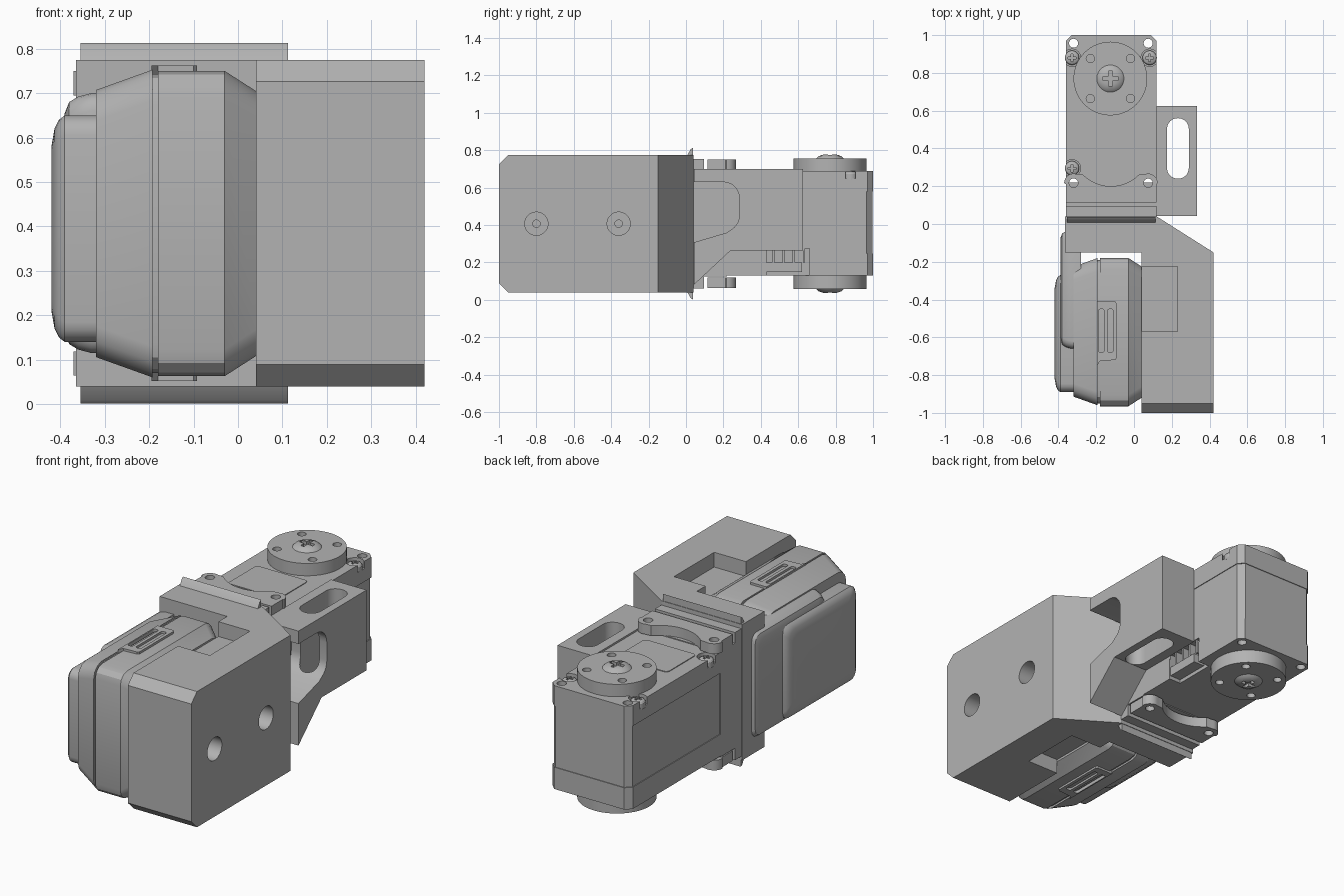
import bpy, bmesh, math
from mathutils import Matrix, Vector

cube = bpy.data.objects.get("Cube")
if cube:
    bpy.data.objects.remove(cube, do_unlink=True)

MID = 0.407  # height of the mirror plane
grey = bpy.data.materials.new("mid grey")
grey.use_nodes = True
grey.diffuse_color = (0.45, 0.45, 0.45, 1)
grey.node_tree.nodes["Principled BSDF"].inputs["Base Color"].default_value = (0.45, 0.45, 0.45, 1)


def finish(name, bm):
    bmesh.ops.recalc_face_normals(bm, faces=bm.faces)
    me = bpy.data.meshes.new(name)
    bm.to_mesh(me)
    bm.free()
    me.materials.append(grey)
    ob = bpy.data.objects.new(name, me)
    bpy.context.collection.objects.link(ob)
    return ob


def loft(name, rings):
    bm = bmesh.new()
    loops = [[bm.verts.new(p) for p in r] for r in rings]
    n = len(loops[0])
    for a, b in zip(loops, loops[1:]):
        for i in range(n):
            bm.faces.new((a[i], a[(i + 1) % n], b[(i + 1) % n], b[i]))
    bm.faces.new(loops[0])
    bm.faces.new(loops[-1])
    return finish(name, bm)


def prism(name, pts, lo, hi, axis="z"):
    place = {"x": lambda p, h: (h, p[0], p[1]), "z": lambda p, h: (p[0], p[1], h)}[axis]
    return loft(name, [[place(p, h) for p in pts] for h in (lo, hi)])


def box(name, x0, x1, y0, y1, z0, z1, bevel=0):
    ob = prism(name, [(x0, y0), (x1, y0), (x1, y1), (x0, y1)], z0, z1)
    if bevel:
        m = ob.modifiers.new("bevel", "BEVEL")
        m.width, m.segments = bevel, 2
    return ob


def arc(cx, cy, r, a0, a1, n=8):
    return [(cx + r * math.cos(math.radians(a0 + (a1 - a0) * i / n)),
             cy + r * math.sin(math.radians(a0 + (a1 - a0) * i / n))) for i in range(n + 1)]


def disc(name, cx, cy, r, lo, hi, axis="z", n=40):
    return prism(name, arc(cx, cy, r, 0, 360, n)[:-1], lo, hi, axis)


def round_rect(x0, x1, y0, y1, r, n=4):
    return (arc(x1 - r, y1 - r, r, 0, 90, n) + arc(x0 + r, y1 - r, r, 90, 180, n)
            + arc(x0 + r, y0 + r, r, 180, 270, n) + arc(x1 - r, y0 + r, r, 270, 360, n))


def shell(name, y0, y1, z0, z1, r, steps, n=4):
    # steps are (x, inset) pairs of a rounded block running along x
    return loft(name, [[(x, y, z) for y, z in
                        round_rect(y0 + d, y1 - d, z0 + d, z1 - d, r, n)] for x, d in steps])


def cut(ob, *cutters):
    for c in cutters:
        m = ob.modifiers.new("cut", "BOOLEAN")
        m.operation, m.solver, m.object = "DIFFERENCE", "EXACT", c
    dg = bpy.context.evaluated_depsgraph_get()
    me = bpy.data.meshes.new_from_object(ob.evaluated_get(dg))
    ob.modifiers.clear()
    ob.data = me
    for c in cutters:
        bpy.data.objects.remove(c, do_unlink=True)
    return ob


def flipped(ob, name):
    # copy mirrored to the underside
    bm = bmesh.new()
    bm.from_mesh(ob.data)
    bmesh.ops.transform(bm, matrix=Matrix.Translation((0, 0, 2 * MID)) @ Matrix.Scale(-1, 4, Vector((0, 0, 1))),
                        verts=bm.verts)
    return finish(name, bm)


# Holder: side block with chamfered front, sloped back corner and crossbar
plan = [(0.04, -1), (0.42, -1), (0.42, -0.15), (0.12, 0.04), (-0.365, 0.04), (-0.365, -0.15), (0.04, -0.15)]
holder = prism("holder_block", plan, 0.04, 0.775)
wedges = [prism("wedge", [(-1.1, z), (-0.95, z), (-1.0, z + s * 0.05), (-1.1, z + s * 0.15)], -0.1, 0.6, "x")
          for z, s in ((0.04, 1), (0.775, -1))]
for w in wedges:
    for v in w.data.vertices:
        v.co.z += -0.001 if v.co.z < MID else 0.001
pockets = [box("pocket", 0, 0.23, -0.57, -0.225, a, b) for a, b in ((0, 0.12), (0.695, 0.9))]
screws = [f for y in (-0.8, -0.36) for f in (disc("sink", y, MID, 0.062, 0.3, 0.5, "x"),
                                            disc("bore", y, MID, 0.02, 0, 0.35, "x", 16))]
cut(holder, *wedges, *pockets, *screws)

# Thin wedge fins and mounting plate behind the crossbar
fin = prism("top_fin", [(0, 0.76), (0.037, 0.76), (0.037, 0.813), (0.025, 0.805)], -0.355, 0.113, "x")
flipped(fin, "bottom_fin")
box("mounting_plate", -0.36, 0.12, 0.03, 0.095, 0.06, 0.752)
box("plate_neck", -0.36, 0.12, 0.09, 0.22, 0.125, 0.695)

# Camera: two tapered shells around a narrow core
shell("camera_front_shell", -0.96, -0.18, 0.06, 0.753, 0.07,
      [(-0.32, 0.046), (-0.2, 0.003), (-0.193, 0)], 3)
shell("camera_core", -0.95, -0.19, 0.07, 0.743, 0.07, [(-0.2, 0), (-0.15, 0)], 3)
shell("camera_back_shell", -0.965, -0.18, 0.063, 0.75, 0.06,
      [(-0.18, 0), (-0.03, 0), (0.04, 0.045)], 3)
shell("lens_cover", -0.89, -0.27, 0.14, 0.65, 0.045,
      [(-0.3, 0), (-0.39, 0), (-0.403, 0.01), (-0.413, 0.03), (-0.42, 0.07)])
shell("side_pad", -0.66, -0.03, 0.115, 0.70, 0.04,
      [(-0.28, 0), (-0.33, 0), (-0.36, 0.008), (-0.38, 0.02), (-0.39, 0.045)])

# Slotted latch on top and bottom of the camera
latch = prism("top_latch", [(-0.195, -0.75), (-0.18, -0.725), (-0.1, -0.72), (-0.092, -0.71),
                            (-0.092, -0.42), (-0.1, -0.41), (-0.195, -0.41)], 0.73, 0.762)
cut(latch, *[prism("slot", round_rect(x, x + 0.03, -0.68, -0.45, 0.012), 0.735, 0.8) for x in (-0.188, -0.14)])
flipped(latch, "bottom_latch")

# Side arm with an open window and a lengthwise slot
arm = prism("side_arm", [(0.042, 0.7), (0.625, 0.7), (0.625, 0.265), (0.24, 0.265), (0.042, 0.08)],
            0.12, 0.333, "x")
window = prism("window", [(0, 0.295), (0.22, 0.36)] + arc(0.2, 0.45, 0.085, -60, 0, 5)
               + arc(0.2, 0.545, 0.085, 0, 90, 6) + [(0, 0.63)], 0, 0.5, "x")
cut(arm, window, prism("slot", round_rect(0.175, 0.29, 0.24, 0.56, 0.056, 8), 0, 1))

# Servo case in three layers with fine seams and a cable notch
HOLES = [(-0.32, 0.957), (0.075, 0.957), (-0.32, 0.217), (0.075, 0.217)]
SCREWS = [(-0.328, 0.88), (0.083, 0.88), (-0.328, 0.295)]
LAYERS = (("servo_base", 0.13, 0.248, 0), ("servo_middle", 0.248, 0.575, 0.004),
          ("servo_lid", 0.579, 0.69, 0))
for name, z0, z1, inset in LAYERS:
    k = 0.03
    x0, x1, y0, y1 = -0.36 + inset, 0.12 - inset, 0.19, 1 - inset
    case = prism(name, [(x0, y0), (x1, y0), (x1, y1 - k), (x1 - k, y1), (x0 + k, y1), (x0, y1 - k)],
                 z0, z1 + (0.004 if inset else 0))
    cutters = [disc("hole", x, y, 0.024, 0, 1, n=16) for x, y in HOLES]
    if name != "servo_lid":
        cutters.append(box("notch", 0.05, 0.3, 0.43, 0.66, 0.1, 0.275))
    if name == "servo_lid":
        cutters += [disc("recess", x, y, 0.046, 0.65, 0.8, n=24) for x, y in SCREWS]
    cut(case, *cutters)
for i in range(4):
    y = 0.46 + i * 0.055
    box("cable_rib", 0.04, 0.11, y, y + 0.012, 0.2, 0.28)
box("cable_socket", 0.04, 0.115, 0.43, 0.62, 0.15, 0.2)
lid = prism("label_panel", round_rect(-0.28, 0.03, 0.31, 0.56, 0.02), 0.685, 0.694)


def cross_screw(name, x, y, r, z, h):
    rings = [[(px, py, z + dz) for px, py in arc(x, y, r * s, 0, 360, 28)[:-1]]
             for s, dz in ((1, -0.03), (1, 0), (0.85, h * 0.55), (0.5, h))]
    slots = [box("bar", x - a, x + a, y - b, y + b, z + h * 0.1, z + 0.1)
             for a, b in ((r * 0.55, r * 0.14), (r * 0.14, r * 0.55))]
    return cut(loft(name, rings), *slots)


for x, y in SCREWS:
    cross_screw("case_screw", x, y, 0.038, 0.672, 0.015)

# Round output horns with four holes and a centre screw
HX, HY = -0.125, 0.77
horn = disc("top_horn", HX, HY, 0.195, 0.68, 0.757, n=64)
cut(horn, *[disc("hole", HX + 0.15 * math.cos(a), HY + 0.15 * math.sin(a), 0.022, 0.7, 0.9, n=16)
            for a in (math.radians(45 + 90 * i) for i in range(4))])
hub = cross_screw("top_horn_screw", HX, HY, 0.072, 0.757, 0.02)
flipped(horn, "bottom_horn")
flipped(hub, "bottom_horn_screw")

# Eared clamp with a concave edge around the servo boss
ears = prism("top_ears", [(-0.36, 0.115), (0.12, 0.115), (0.12, 0.21)] + arc(0.075, 0.217, 0.05, 0, 110)
             + arc(-0.122, 0.41, 0.21, -45, -135, 14) + arc(-0.32, 0.217, 0.05, 70, 180) + [(-0.36, 0.21)],
             0.695, 0.75)
cut(ears, *[disc("hole", x, y, 0.024, 0, 1, n=16) for x, y in HOLES[2:]])
flipped(ears, "bottom_ears")
foot = box("rear_tab", -0.16, -0.09, 0.99, 1.0, 0.14, 0.19)

# Smooth curved walls while keeping hard edges
bpy.ops.object.select_all(action="DESELECT")
for ob in bpy.context.scene.objects:
    if ob.type == "MESH" and grey.name in ob.data.materials:
        ob.select_set(True)
        bpy.context.view_layer.objects.active = ob
bpy.ops.object.shade_smooth_by_angle(angle=math.radians(28))
